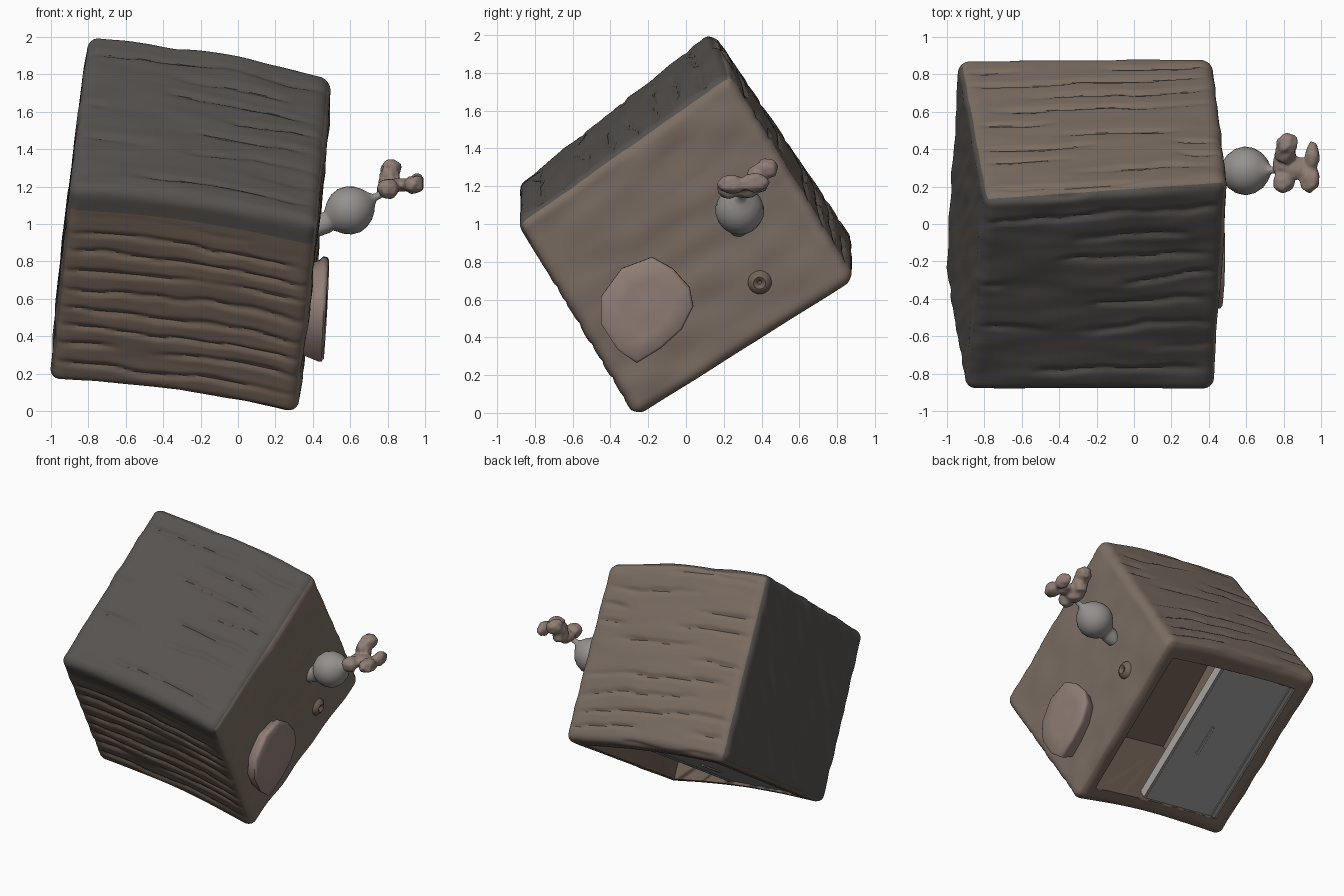
import bpy, bmesh, math
from mathutils import Vector, noise

if "Cube" in bpy.data.objects:
    bpy.data.objects.remove(bpy.data.objects["Cube"])

# Box corners as (a, b, c): a = along x, b = front to back, c = bottom face to roof face
CORNERS = {(0, 0, 0): (-1.0, -.25, .175), (0, 1, 0): (-.93, .87, .90),
           (0, 0, 1): (-.89, -.87, 1.19), (0, 1, 1): (-.79, .13, 1.99),
           (1, 0, 0): (.30, -.26, .00), (1, 1, 0): (.41, .87, .71),
           (1, 0, 1): (.42, -.87, 1.0), (1, 1, 1): (.49, .22, 1.77)}
MID = sum((Vector(c) for c in CORNERS.values()), Vector()) / 8
DIM = Vector((1.3, 1.3, 1.17))
RAD = .06
GROW = Vector((1.018, 1.036, 1.035))  # makes up for the rounded corners


def material(name, col):
    m = bpy.data.materials.new(name)
    m.diffuse_color = (*col, 1)
    m.use_nodes = True
    m.node_tree.nodes["Principled BSDF"].inputs["Base Color"].default_value = m.diffuse_color
    return m


BROWN = material("brown wood", (.17, .125, .095))
TAN = material("tan wood", (.20, .155, .125))
ROOF = material("weathered grey", (.095, .085, .078))
GREY = material("panel grey", (.30, .30, .30))
PALE = material("pale trim", (.40, .38, .36))
STONE = material("stone", (.30, .28, .27))
PINK = material("pinkish patch", (.28, .21, .18))


def place(p):
    """Map fractions (a, b, c) into the tilted, slightly bent box."""
    out = Vector()
    for k, c in CORNERS.items():
        w = 1
        for i in range(3):
            w *= p[i] if k[i] else 1 - p[i]
        out += w * (MID + (Vector(c) - MID) * GROW)
    out.z += .035 * math.sin(math.pi * min(1, max(0, p[0])))
    return out


def finish(bm, name, mats, angle=40):
    bmesh.ops.recalc_face_normals(bm, faces=bm.faces)
    me = bpy.data.meshes.new(name)
    bm.to_mesh(me)
    bm.free()
    ob = bpy.data.objects.new(name, me)
    bpy.context.collection.objects.link(ob)
    for m in mats:
        me.materials.append(m)
    bpy.ops.object.select_all(action='DESELECT')
    bpy.context.view_layer.objects.active = ob
    ob.select_set(True)
    bpy.ops.object.shade_smooth_by_angle(angle=math.radians(angle))
    return ob


def n3(x, y, z):
    return noise.noise(Vector((x, y, z)))


def grooves(x, t, count, seed, gate):
    """Wandering plank gaps running along x."""
    s = t * count + .35 * n3(x * 2, t * 4, seed) + .12 * n3(x * 7, t * 9, seed)
    d = abs(s - round(s))
    on = min(1, max(0, (n3(x * 1.7, round(s) * 3.3, seed + 5) + gate) * 4))
    on *= min(1, x / .12, (DIM.x - x) / .12) if 0 < x < DIM.x else 0
    return -.014 * on * math.exp(-(d / .13) ** 2) + .004 * n3(x * 3, t * 14, seed)


def weather(p, n):
    """Rounded box with carved surface."""
    x, y, z = p
    h = 0
    h += max(0, -n.y) * grooves(x, z, 9, 1.3, .4) * min(1, max(.1, (1.0 - z) * 8))
    h += max(0, n.y) * grooves(x, z, 9, 7.7, .3)
    h += max(0, n.z) * (grooves(x, y, 7, 13.1, 0) + .008 * n3(x * 3, y * 5, 2))
    h += max(0, n.x) * .014 * n3(y * 4, z * 7, 4)
    h += max(0, -n.x) * .008 * n3((y + z) * 2, (y - z) * 8, 9)
    return p + n * h


# Wooden box body
bm = bmesh.new()
SEG = (50, 96, 96)
for ax in range(3):
    i, j = (ax + 1) % 3, (ax + 2) % 3
    for side in (0, 1):
        grid = []
        for u in range(SEG[i] + 1):
            row = []
            for v in range(SEG[j] + 1):
                p = Vector()
                p[ax] = side * DIM[ax]
                p[i] = u / SEG[i] * DIM[i]
                p[j] = v / SEG[j] * DIM[j]
                q = Vector([min(max(p[k], RAD), DIM[k] - RAD) for k in range(3)])
                n = (p - q).normalized()
                p = weather(q + n * RAD, n)
                row.append(bm.verts.new(place([p[k] / DIM[k] for k in range(3)])))
            grid.append(row)
        for u in range(SEG[i]):
            for v in range(SEG[j]):
                f = bm.faces.new((grid[u][v], grid[u + 1][v], grid[u + 1][v + 1], grid[u][v + 1]))
                # dark roof and left end; the roof wraps a little way down the front
                dark = (ax, side) in ((2, 1), (0, 0)) or ((ax, side) == (1, 0) and u > .88 * SEG[i])
                f.material_index = 2 if dark else side
bmesh.ops.remove_doubles(bm, verts=bm.verts, dist=.0004)
body = finish(bm, "wooden_box", [BROWN, TAN, ROOF])


def slab(name, lo, hi, mat, bevel=0):
    """Box between two (a, b, c) fractions."""
    bm = bmesh.new()
    bmesh.ops.create_cube(bm, size=1)
    for v in bm.verts:
        v.co = place([lo[k] + (v.co[k] + .5) * (hi[k] - lo[k]) for k in range(3)])
    if bevel:
        bmesh.ops.bevel(bm, geom=bm.edges[:], offset=bevel, segments=2, affect='EDGES')
    return finish(bm, name, [mat])


# Opening in the underside
cutter = slab("opening_cutter", (.10, .09, -.15), (.92, .90, .72), BROWN)
cutter.hide_render = True
mod = body.modifiers.new("opening", 'BOOLEAN')
mod.operation, mod.solver, mod.object = 'DIFFERENCE', 'EXACT', cutter
bpy.context.view_layer.objects.active = body
bpy.ops.object.modifier_apply(modifier="opening")
bpy.data.objects.remove(cutter)

# Grey sliding panel, its trim and handle
slab("sliding_panel", (.09, .08, .02), (.57, .92, .07), GREY)
slab("panel_edge_trim", (.56, .085, .012), (.578, .91, .075), PALE, .006)
slab("panel_side_trim", (.098, .085, .01), (.125, .91, .04), GREY, .004)
slab("panel_handle", (.41, .39, .008), (.43, .56, .03), PALE, .005)

# Right-hand face plane
o, e1, e2 = place((1, 0, 0)), place((1, 1, 0)) - place((1, 0, 0)), place((1, 0, 1)) - place((1, 0, 0))
N = e1.cross(e2).normalized()


def on_face(y, z):
    return Vector((o.x - (N.y * (y - o.y) + N.z * (z - o.z)) / N.x, y, z))


def loft(name, rings, mat, angle=50):
    """Closed skin over a list of point rings."""
    bm = bmesh.new()
    vs = [[bm.verts.new(p) for p in r] for r in rings]
    m = len(vs[0])
    for r, s in zip(vs, vs[1:]):
        for k in range(m):
            bm.faces.new((r[k], r[(k + 1) % m], s[(k + 1) % m], s[k]))
    bm.faces.new(vs[0])
    bm.faces.new(vs[-1])
    return finish(bm, name, [mat], angle)


def lathe(name, base, axis, profile, mat):
    axis = axis.normalized()
    s = axis.orthogonal().normalized()
    t = axis.cross(s)
    angs = [k * math.tau / 28 for k in range(28)]
    return loft(name, [[base + axis * h + (s * math.cos(a) + t * math.sin(a)) * r for a in angs]
                       for h, r in profile], mat)


# Onion-shaped knob with stem
lathe("knob", Vector((.465, .28, 1.005)), Vector((.31, .01, .16)),
      [(-.06, .05), (.0, .058), (.02, .055), (.035, .068), (.06, .095), (.10, .12), (.145, .13),
       (.19, .122), (.23, .10), (.26, .07), (.28, .04), (.30, .02), (.35, .018), (.39, .01)], STONE)

# Lumpy petals at the stem tip: centre, radii
bm = bmesh.new()
for c, r in [((.80, .31, 1.18), (.055, .075, .045)), ((.80, .225, 1.19), (.055, .06, .055)),
             ((.81, .38, 1.24), (.055, .055, .08)), ((.82, .43, 1.295), (.055, .06, .055)),
             ((.87, .30, 1.21), (.08, .06, .035)), ((.94, .245, 1.21), (.055, .08, .05)),
             ((.955, .36, 1.22), (.038, .08, .05))]:
    res = bmesh.ops.create_icosphere(bm, subdivisions=3, radius=1)
    for v in res["verts"]:
        k = 1 + .25 * n3(*(v.co * 1.8 + Vector(c) * 20))
        v.co = Vector([c[i] + v.co[i] * r[i] * k for i in range(3)])
petals = finish(bm, "stem_petals", [PINK])
rm = petals.modifiers.new("fuse", 'REMESH')
rm.mode, rm.voxel_size, rm.use_smooth_shade = 'VOXEL', .011, True

# Raised patch on the right-hand face, standing further out at its lower end
outline = [(-.18, .83), (-.34, .77), (-.45, .62), (-.45, .48), (-.36, .34), (-.26, .27),
           (-.13, .35), (-.02, .45), (.04, .57), (.02, .67), (-.07, .77)]
pts = [on_face(*p) for p in outline]
cen = sum(pts, Vector()) / len(pts)
rings = []
for s, h in [(.85, -.03), (.92, .015), (1, .03), (1, .05), (.94, .062), (.55, .056), (.2, .062)]:
    ring = [cen + (p - cen) * s + N * h for p in pts]
    if h > .02:
        ring = [p + Vector((.045 * (.9 - p.z) / .6, 0, 0)) for p in ring]
    rings.append(ring)
loft("raised_patch", rings, PINK)

# Small hollow nub
lathe("small_nub", on_face(.39, .69), N,
      [(-.03, .07), (.003, .06), (.018, .045), (.025, .032), (.02, .02), (.004, .01)], BROWN)
